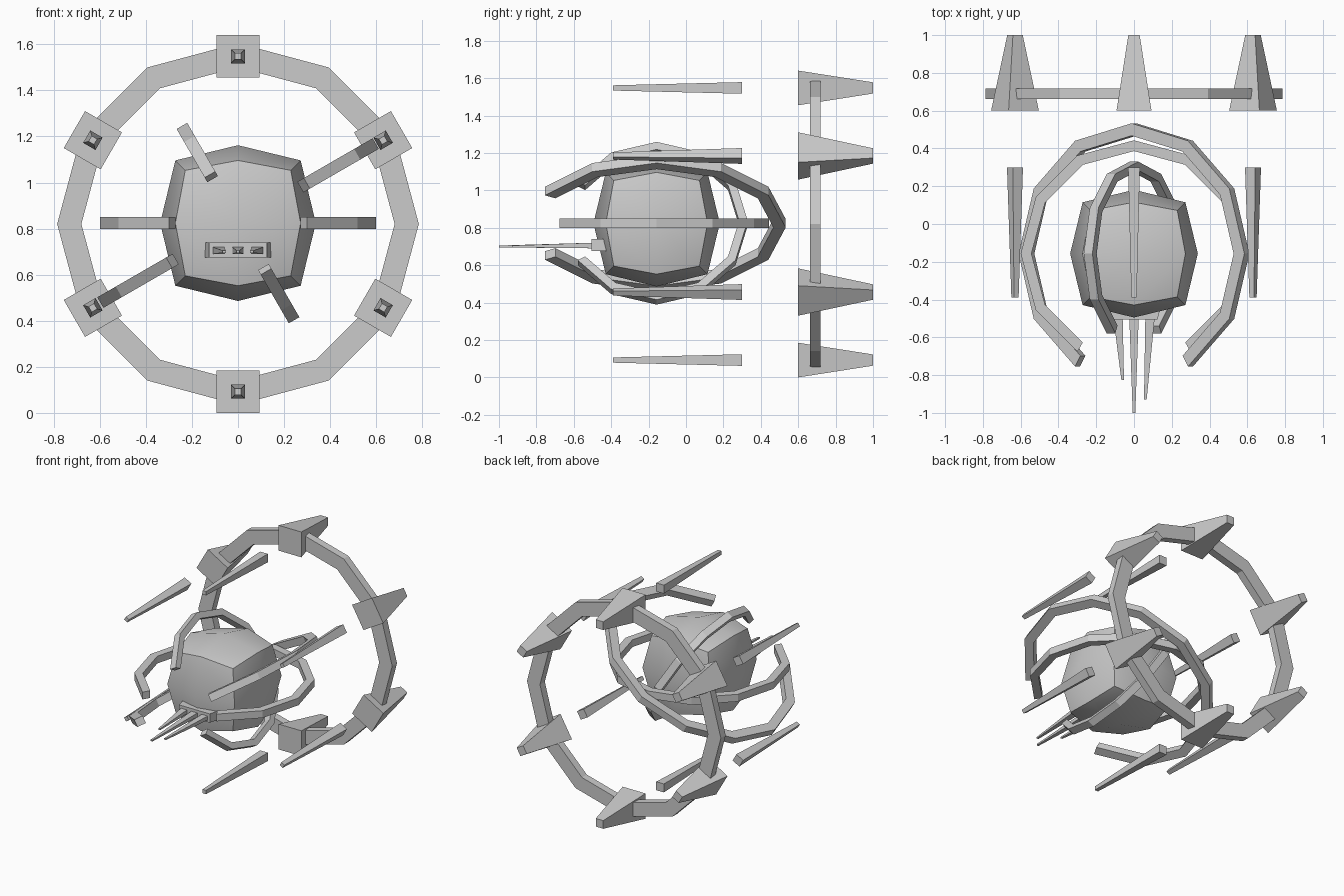
import bpy, bmesh
from math import sin, cos, radians
from mathutils import Matrix, Vector

if "Cube" in bpy.data.objects:
    bpy.data.objects.remove(bpy.data.objects["Cube"])

CZ = 0.82      # height of the shared axis
CORE_Y = -0.157


def make(name, bm):
    bmesh.ops.recalc_face_normals(bm, faces=bm.faces[:])
    me = bpy.data.meshes.new(name)
    bm.to_mesh(me)
    bm.free()
    ob = bpy.data.objects.new(name, me)
    bpy.context.collection.objects.link(ob)
    return ob


def loft(bm, loops, closed=False):
    """Bridge four-point sections, capped unless closed."""
    rows = [[bm.verts.new(p) for p in lp] for lp in loops]
    pairs = list(zip(rows, rows[1:]))
    if closed:
        pairs.append((rows[-1], rows[0]))
    else:
        bm.faces.new(rows[0])
        bm.faces.new(rows[-1])
    for a, b in pairs:
        for i in range(4):
            j = (i + 1) % 4
            bm.faces.new((a[i], a[j], b[j], b[i]))


def rect(x, y, z, w, h):
    return [Vector((x + sx * w / 2, y, z + sz * h / 2))
            for sx, sz in ((-1, -1), (1, -1), (1, 1), (-1, 1))]


def taper(name, a, b, matrix=Matrix()):
    """Tapered bar between two rectangles (x, y, z, width, height)."""
    bm = bmesh.new()
    loft(bm, [rect(*a), rect(*b)])
    bm.transform(matrix)
    return make(name, bm)


def band(name, outer, inner, width, angles, matrix, closed=False):
    """Rectangular-section band in the local XY plane."""
    bm = bmesh.new()
    loops = []
    for d in angles:
        c, s = cos(radians(d)), sin(radians(d))
        loops.append([(r * c, r * s, z) for r, z in (
            (inner, -width / 2), (outer, -width / 2), (outer, width / 2), (inner, width / 2))])
    loft(bm, loops, closed)
    bm.transform(matrix)
    return make(name, bm)


# Faceted core: a cube cut 2x2 per face and rounded out
bm = bmesh.new()
bmesh.ops.create_cube(bm, size=2)
bmesh.ops.subdivide_edges(bm, edges=bm.edges[:], cuts=1, use_grid_fill=True)
for v in bm.verts:
    n = sum(abs(c) > 0.5 for c in v.co)
    v.co *= {1: 0.338, 2: 0.272, 3: 0.229}[n]
bm.transform(Matrix.Translation((0, CORE_Y, CZ + 0.004)))
core = make("core", bm)
bpy.context.view_layer.objects.active = core
core.select_set(True)
bpy.ops.object.shade_smooth_by_angle(angle=radians(30))

# Three open bands around the core, gap to the front
for name, r, tilt in (("level_band", 0.60, 0), ("tilted_band", 0.69, 30), ("steep_band", 0.487, 120)):
    m = Matrix.Translation((0, CORE_Y, CZ + 0.004)) @ Matrix.Rotation(radians(-tilt), 4, 'Y')
    band(name, r, r * 0.905, 0.053, range(-60, 241, 30), m)

# Rear twelve-sided ring
band("rear_ring", 0.785, 0.68, 0.056, range(0, 360, 30),
     Matrix.Translation((0, 0.69, CZ)) @ Matrix.Rotation(radians(90), 4, 'X'), True)

# Six thrusters on the ring, six floating needles ahead of them
for i in range(6):
    m = Matrix.Translation((0, 0, CZ)) @ Matrix.Rotation(radians(60 * i), 4, 'Y')
    taper(f"thruster_{i}", (0, 0.6, 0.7275, 0.185, 0.185), (0, 1.0, 0.7275, 0.06, 0.06), m)
    taper(f"needle_{i}", (0, -0.39, 0.7275, 0.028, 0.028), (0, 0.3, 0.7275, 0.062, 0.062), m)

# Front mount with three spikes
taper("spike_mount", (0, -0.505, 0.707, 0.25, 0.065), (0, -0.42, 0.707, 0.29, 0.065))
for name, x, tx, ty in (("left_spike", -0.085, -0.06, -0.825),
                        ("middle_spike", 0, 0, -1.0),
                        ("right_spike", 0.085, 0.06, -0.93)):
    taper(name, (tx, ty, 0.70, 0.014, 0.01), (x, -0.49, 0.705, 0.05, 0.03))
